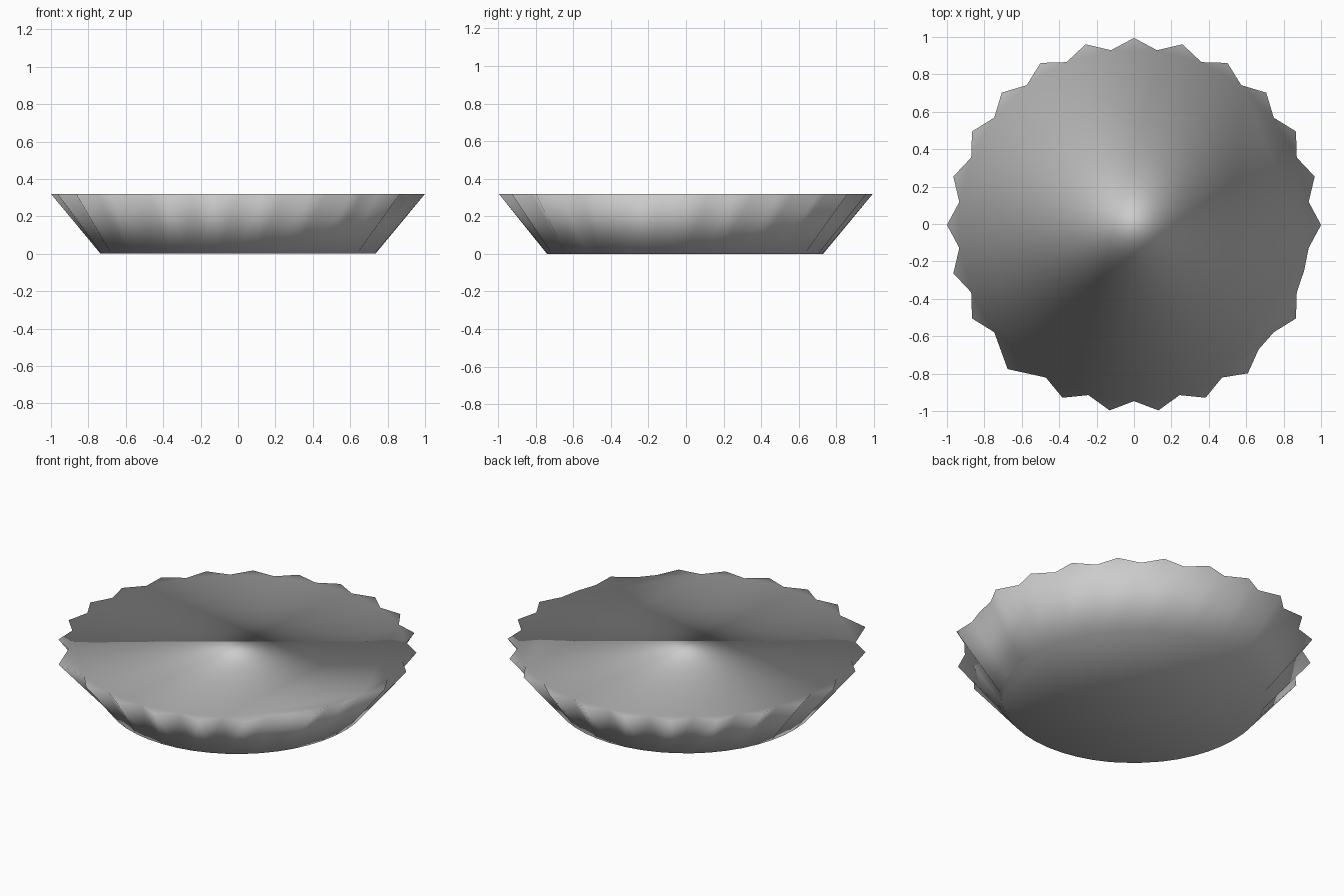
import bpy, bmesh, math

if "Cube" in bpy.data.objects:
    bpy.data.objects.remove(bpy.data.objects["Cube"])

HEIGHT, BASE_R, PEAK_R, VALLEY_R = 0.32, 0.735, 1.0, 0.942
STEP = math.radians(7.5)

# Rim layout: 48 steps; the flutes change phase along the front
# and two neighbouring peaks share one corner at 30.5
peaks = set(range(0, 29, 2)) | {33, 35, 37, 39, 41, 44}
steps = [i for i in range(48) if i not in (30, 31)] + [30.5]
steps.sort()


def rim_radius(i):
    if i == 30.5:
        return 1.025
    return PEAK_R if i in peaks else VALLEY_R


def ring(bm, radius, z):
    return [bm.verts.new((radius(i) * math.cos(i * STEP),
                          radius(i) * math.sin(i * STEP) - 0.005, z))
            for i in steps]


# Solid body: round base, fluted flaring wall, flat top
bm = bmesh.new()
base = ring(bm, lambda i: BASE_R, 0)
rim = ring(bm, rim_radius, HEIGHT)
n = len(steps)
for k in range(n):
    j = (k + 1) % n
    bm.faces.new((base[k], base[j], rim[j], rim[k]))
bm.faces.new(rim)
bm.faces.new(base[::-1])
for f in bm.faces:
    f.smooth = True
bm.normal_update()

mesh = bpy.data.meshes.new("fluted_cap")
bm.to_mesh(mesh)
bm.free()
bpy.context.collection.objects.link(bpy.data.objects.new("fluted_cap", mesh))
